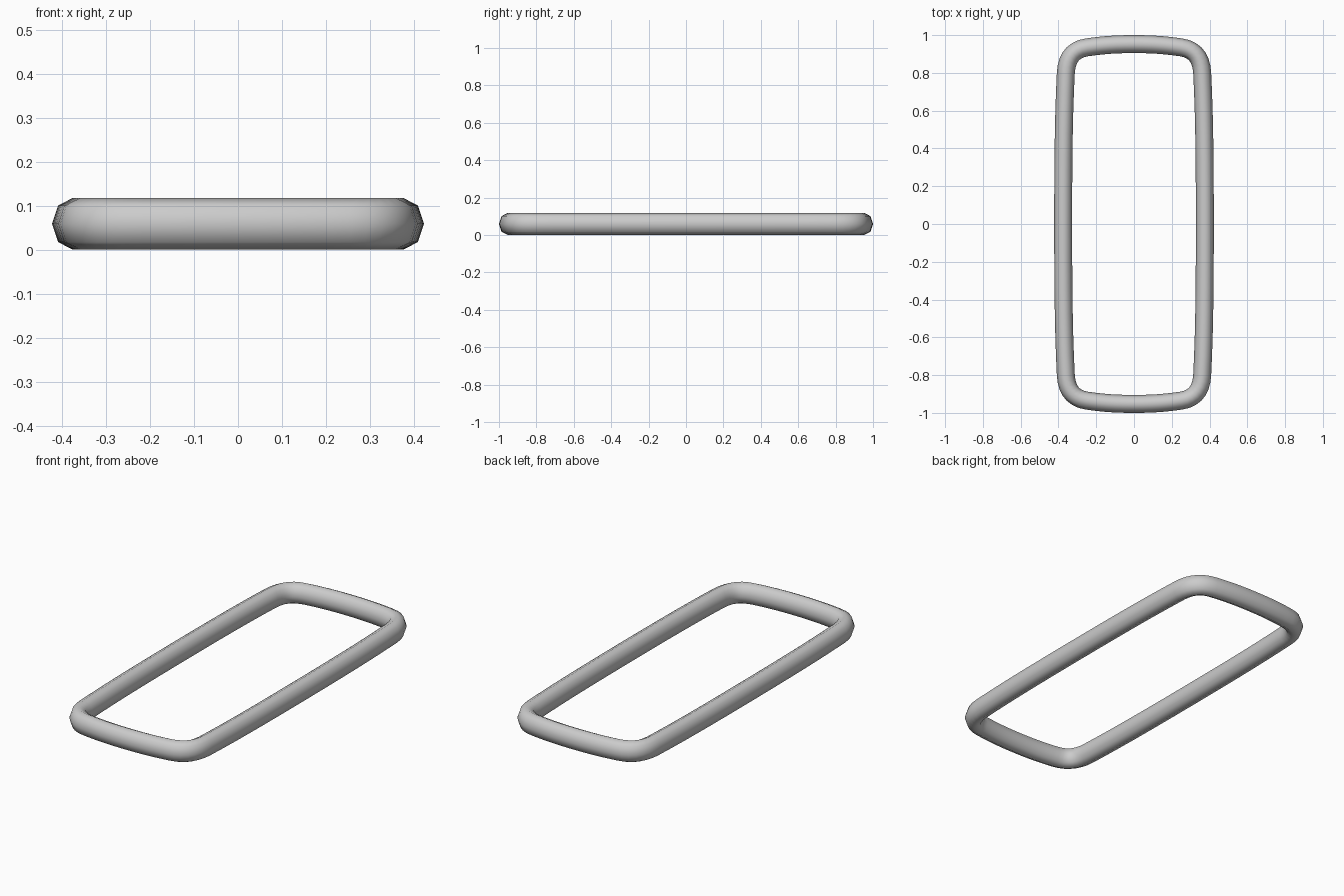
import bpy, bmesh, math
from mathutils import Vector
from mathutils.geometry import interpolate_bezier

if "Cube" in bpy.data.objects:
    bpy.data.objects.remove(bpy.data.objects["Cube"])

# Quarter of the loop's centre line, as three Bezier segments
quarter_segments = [
    ((0.375, 0), (0.375, 0.40), (0.371, 0.60), (0.361, 0.80), 7),
    ((0.361, 0.80), (0.356, 0.88), (0.322, 0.924), (0.25, 0.935), 8),
    ((0.25, 0.935), (0.17, 0.947), (0.10, 0.9525), (0, 0.9525), 7),
]
quarter = []
for a, b, c, d, n in quarter_segments:
    pts = interpolate_bezier(Vector(a), Vector(b), Vector(c), Vector(d), n)
    quarter += [p.to_2d() for p in pts[:-1]]
quarter.append(Vector((0, 0.9525)))

# Mirror the quarter into a full closed path
half = quarter + [Vector((-p.x, p.y)) for p in reversed(quarter[:-1])]
path = half + [Vector((p.x, -p.y)) for p in reversed(half[1:-1])]

# Sweep an octagonal, slightly tall section along the path
SIDES, HALF_W, HALF_H = 8, 0.0475, 0.059
bm = bmesh.new()
rings = []
count = len(path)
for i, p in enumerate(path):
    t = (path[(i + 1) % count] - path[i - 1]).normalized()
    normal = Vector((t.y, -t.x))
    ring = []
    for k in range(SIDES):
        a = 2 * math.pi * k / SIDES
        xy = p + normal * HALF_W * math.cos(a)
        ring.append(bm.verts.new((xy.x, xy.y, HALF_H * (1 + math.sin(a)))))
    rings.append(ring)
for i in range(count):
    r, s = rings[i], rings[(i + 1) % count]
    for k in range(SIDES):
        j = (k + 1) % SIDES
        bm.faces.new((r[k], s[k], s[j], r[j]))
bmesh.ops.recalc_face_normals(bm, faces=bm.faces)
for f in bm.faces:
    f.smooth = True

mesh = bpy.data.meshes.new("loop_ring")
bm.to_mesh(mesh)
bm.free()
ring_obj = bpy.data.objects.new("loop_ring", mesh)
bpy.context.collection.objects.link(ring_obj)
